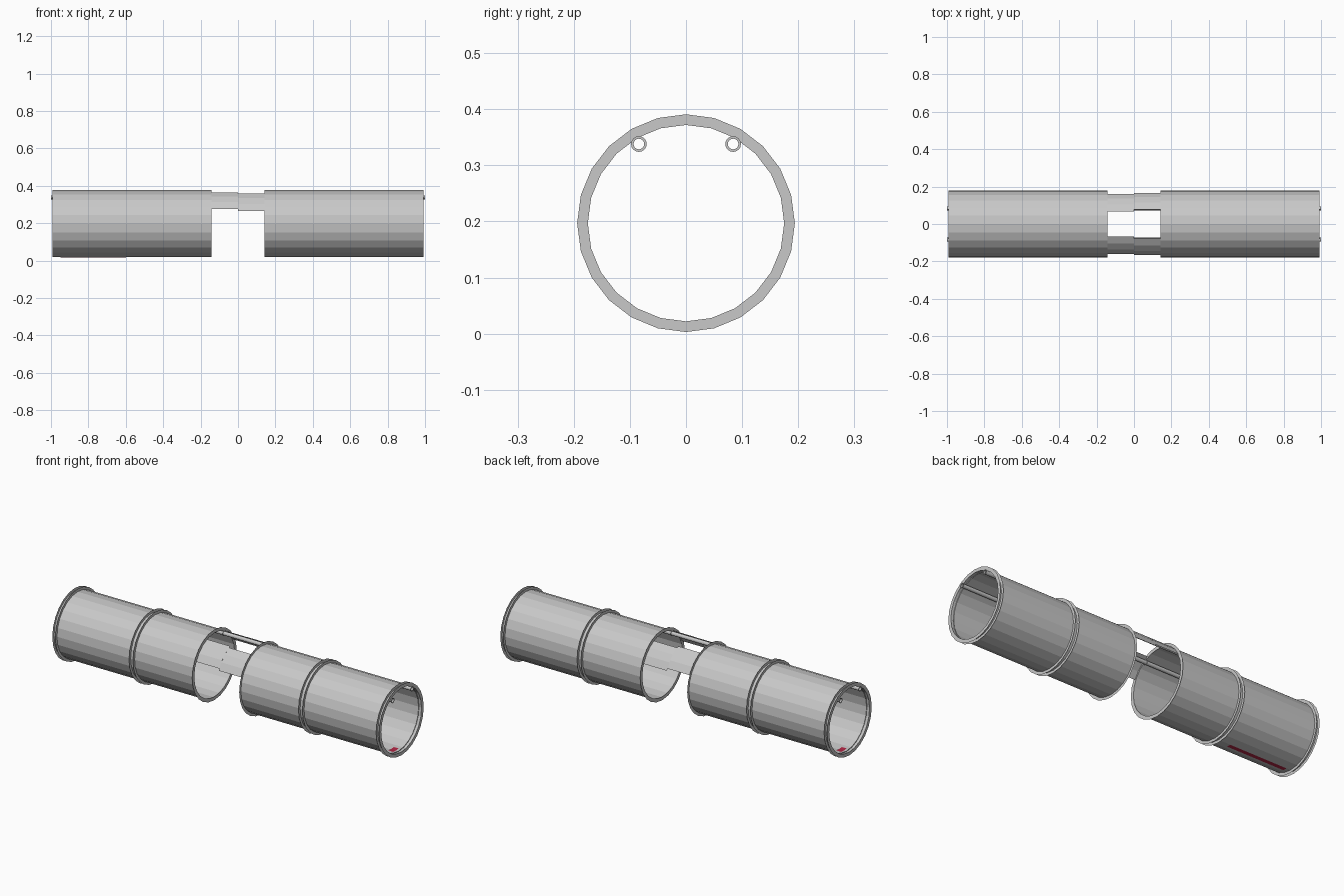
import bpy, bmesh, math

cube = bpy.data.objects.get("Cube")
if cube:
    bpy.data.objects.remove(cube, do_unlink=True)

CENTRE = 0.197      # height of the main axis
R_TUBE = 0.179
R_FLANGE = 0.194
R_LIP = 0.175
SIDES = 24


def material(name, rgb):
    m = bpy.data.materials.new(name)
    m.use_nodes = True
    m.diffuse_color = (*rgb, 1)
    m.node_tree.nodes["Principled BSDF"].inputs["Base Color"].default_value = (*rgb, 1)
    return m


GREY = material("light_grey", (0.58, 0.58, 0.58))
RED = material("dark_red", (0.45, 0.02, 0.06))


def sweep(name, profiles, y=0, z=CENTRE, start=0, end=360, sides=SIDES, mat=GREY):
    """Turn (x, radius) profiles about a line along x; angle is from +y towards +z."""
    bm = bmesh.new()
    closed = end - start == 360
    for profile in profiles:
        rows = []
        for i in range(sides if closed else sides + 1):
            a = math.radians(start + (end - start) * i / sides)
            rows.append([bm.verts.new((x, y + r * math.cos(a), z + r * math.sin(a)))
                         for x, r in profile])
        for i in range(sides):
            p, q = rows[i], rows[(i + 1) % len(rows)]
            for j in range(len(profile) - 1):
                bm.faces.new((p[j], p[j + 1], q[j + 1], q[j]))
    mesh = bpy.data.meshes.new(name)
    bm.to_mesh(mesh)
    bm.free()
    mesh.materials.append(mat)
    obj = bpy.data.objects.new(name, mesh)
    bpy.context.collection.objects.link(obj)
    return obj


def disc(x, inner, outer):
    return [(x, inner), (x, outer)]


for side, sx in (("left", 1), ("right", -1)):
    # Open barrel with its thin flanges
    sweep(side + "_barrel", [[(sx * 0.143, R_TUBE), (sx * 0.993, R_TUBE)]])
    sweep(side + "_flanges", [disc(sx * x, R_LIP, R_FLANGE)
                              for x in (0.143, 0.503, 0.527, 0.975, 0.993)])

    # Curved bridging plates in the gap, front and back
    low = 22.5 if sx > 0 else 26
    for face, a in (("back", low), ("front", 180 - low - 42)):
        sweep(f"{side}_{face}_bridge", [[(0, R_TUBE), (sx * 0.141, R_TUBE)]],
              start=a, end=a + 42, sides=3)

    # Red marking strips along the bottom, outside and inside
    if sx < 0:
        sweep("underside_strip", [[(-0.6, R_TUBE + 0.001), (-0.95, R_TUBE + 0.001)]],
              start=262, end=270, sides=1, mat=RED)
    sweep(side + "_inner_strip", [[(sx * 0.93, R_TUBE - 0.003), (sx * 0.96, R_TUBE - 0.003)]],
          start=262, end=278, sides=2, mat=RED)

# Slim hollow pipes running the full length under the top
for face, y in (("back", 0.084), ("front", -0.084)):
    sweep(face + "_pipe", [[(-1, 0.0105), (1, 0.0105)]], y=y, z=0.338, sides=16)
    sweep(face + "_pipe_collars", [disc(x, 0.0095, 0.014) for x in (-1, -0.143, 0.143, 1)],
          y=y, z=0.338, sides=16)
